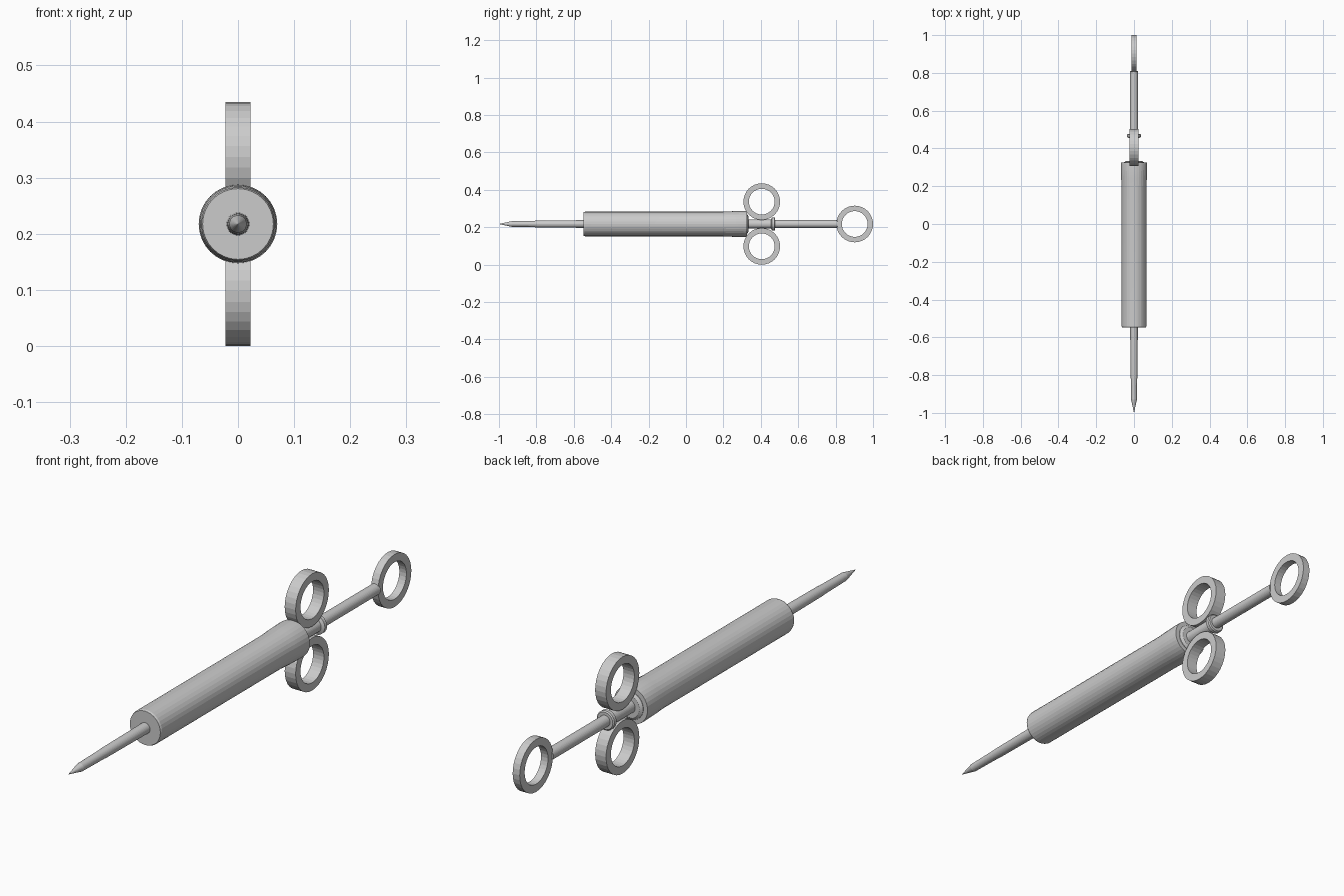
import bpy, bmesh, math

if "Cube" in bpy.data.objects:
    bpy.data.objects.remove(bpy.data.objects["Cube"])

AXIS_Z = 0.2175


def finish(name, bm):
    bmesh.ops.recalc_face_normals(bm, faces=bm.faces)
    mesh = bpy.data.meshes.new(name)
    bm.to_mesh(mesh)
    bm.free()
    obj = bpy.data.objects.new(name, mesh)
    bpy.context.collection.objects.link(obj)
    bpy.context.view_layer.objects.active = obj
    obj.select_set(True)
    bpy.ops.object.shade_smooth_by_angle(angle=math.radians(8))
    obj.select_set(False)
    return obj


def lathe(name, profile, sides=32):
    """Revolve (y, radius) points around the long axis of the syringe."""
    bm = bmesh.new()
    rows = []
    for y, r in profile:
        n = 1 if r == 0 else sides
        rows.append([bm.verts.new((r * math.cos(2 * math.pi * i / sides), y,
                                   AXIS_Z + r * math.sin(2 * math.pi * i / sides)))
                     for i in range(n)])
    for a, b in zip(rows, rows[1:]):
        for i in range(sides):
            j = (i + 1) % sides
            loop = [a[i % len(a)], a[j % len(a)], b[j % len(b)], b[i % len(b)]]
            bm.faces.new(list(dict.fromkeys(loop)))
    return finish(name, bm)


def ring(name, y, z, outer, inner, half_width, sides=32):
    """Flat-sided finger ring whose hole runs along x."""
    bm = bmesh.new()
    section = [(-half_width, outer), (half_width, outer),
               (half_width, inner), (-half_width, inner)]
    rows = []
    for i in range(sides):
        t = 2 * math.pi * i / sides
        rows.append([bm.verts.new((x, y + r * math.cos(t), z + r * math.sin(t)))
                     for x, r in section])
    for i in range(sides):
        a, b = rows[i], rows[(i + 1) % sides]
        for k in range(4):
            bm.faces.new((a[k], a[(k + 1) % 4], b[(k + 1) % 4], b[k]))
    return finish(name, bm)


# Needle with a sharp conical tip
lathe("needle", [(-1.0, 0), (-0.93, 0.0155), (-0.8, 0.0175), (-0.79, 0.0185),
                 (-0.53, 0.0205), (-0.53, 0)])

# Barrel with a slightly flared rear
lathe("barrel", [(-0.547, 0), (-0.547, 0.063), (-0.54, 0.0655), (0.2, 0.0655),
                 (0.24, 0.068), (0.315, 0.07), (0.325, 0.069), (0.325, 0)])

# Low cap on the rear of the barrel
lathe("rear_cap", [(0.315, 0), (0.315, 0.052), (0.327, 0.052), (0.334, 0.042),
                   (0.334, 0)])

# Plunger rod and its guide
lathe("plunger_rod", [(0.3, 0), (0.3, 0.021), (0.81, 0.021), (0.81, 0)])
lathe("guide_sleeve", [(0.31, 0), (0.31, 0.0245), (0.455, 0.0245), (0.46, 0.036),
                       (0.473, 0.036), (0.477, 0.032), (0.477, 0)])

# Two finger rings and the thumb ring
for label, side in (("upper", 1), ("lower", -1)):
    ring(label + "_finger_ring", 0.405, AXIS_Z + side * 0.1195, 0.098, 0.069, 0.0225)
ring("thumb_ring", 0.902, AXIS_Z, 0.098, 0.069, 0.0145)
